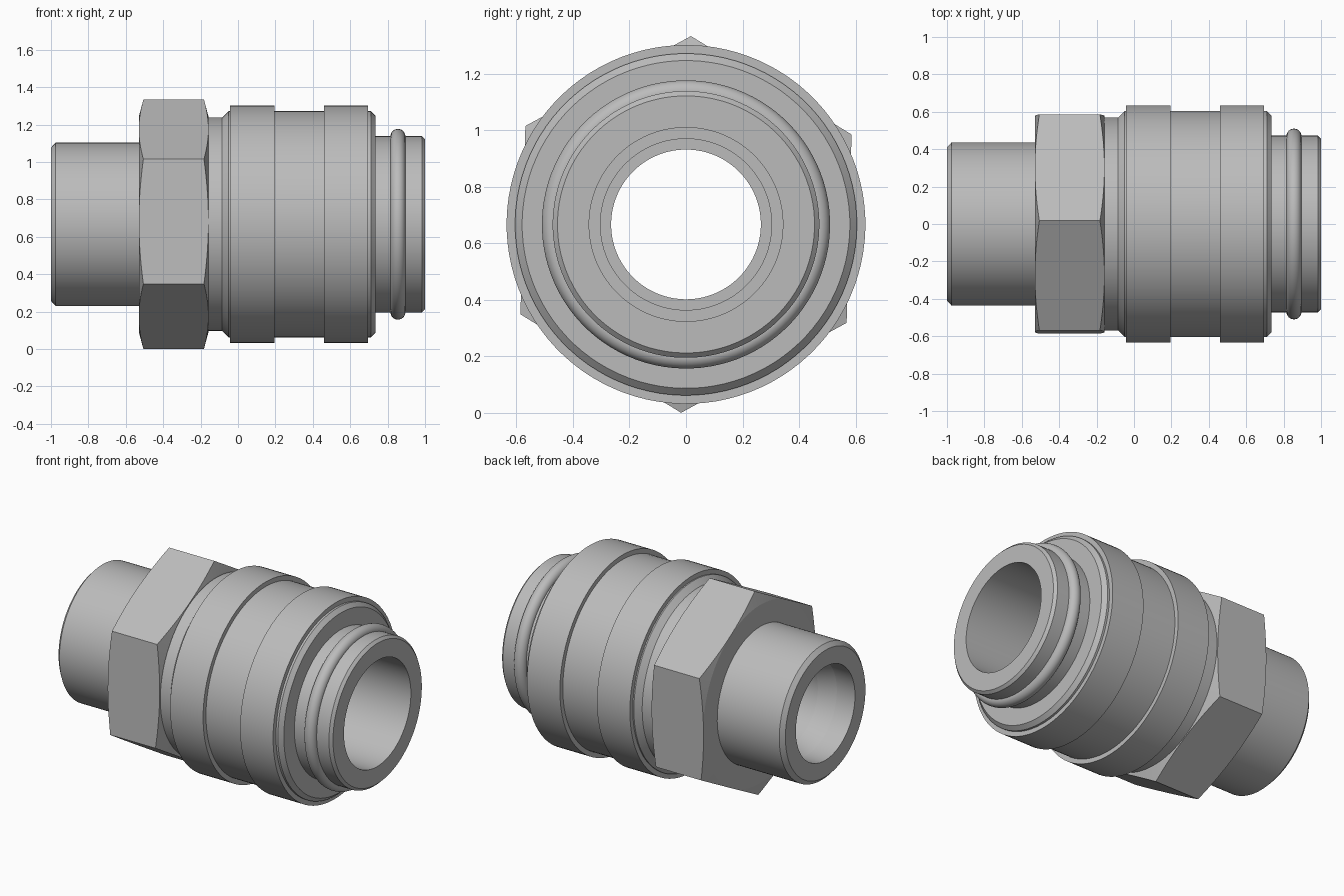
import bpy
import bmesh
import math

SEGMENTS = 96
AXIS_Z = 0.667
PHASE = math.radians(-1.5)      # slight turn of the hexagon about the axis

if "Cube" in bpy.data.objects:
    bpy.data.objects.remove(bpy.data.objects["Cube"])

steel = bpy.data.materials.new("grey steel")
steel.use_nodes = True
GREY = (0.5, 0.5, 0.5, 1)
steel.diffuse_color = GREY
steel.node_tree.nodes["Principled BSDF"].inputs["Base Color"].default_value = GREY


def lathe(name, profile):
    """Revolve a closed section about the x axis; a point may be a function of the angle."""
    bm = bmesh.new()
    rings = []
    for i in range(SEGMENTS):
        a = 2 * math.pi * i / SEGMENTS
        ring = []
        for point in profile:
            x, r = point(a) if callable(point) else point
            ring.append(bm.verts.new((x, r * math.cos(a + PHASE), r * math.sin(a + PHASE))))
        rings.append(ring)
    n = len(profile)
    for i in range(SEGMENTS):
        here, there = rings[i], rings[(i + 1) % SEGMENTS]
        for j in range(n):
            k = (j + 1) % n
            bm.faces.new((here[j], here[k], there[k], there[j]))
    bmesh.ops.recalc_face_normals(bm, faces=bm.faces)
    mesh = bpy.data.meshes.new(name)
    bm.to_mesh(mesh)
    bm.free()
    mesh.materials.append(steel)
    obj = bpy.data.objects.new(name, mesh)
    obj.location.z = AXIS_Z
    bpy.context.collection.objects.link(obj)
    bpy.ops.object.select_all(action='DESELECT')
    obj.select_set(True)
    bpy.context.view_layer.objects.active = obj
    bpy.ops.object.shade_smooth_by_angle(angle=math.radians(12))
    return obj


# Main body: tube, collar, barrel and nose outside, stepped bore inside
outside = [(-1, 0.41), (-0.975, 0.437), (-0.4, 0.437), (-0.4, 0.57), (-0.085, 0.57),
           (-0.05, 0.605), (0.71, 0.605), (0.735, 0.58), (0.735, 0.472),
           (0.983, 0.472), (1, 0.455)]
bore = [(1, 0.343), (0.52, 0.343), (0.52, 0.303), (0, 0.303), (0, 0.265),
        (-0.76, 0.265), (-0.87, 0.303), (-1, 0.303)]
lathe("body", outside + bore)

# Two raised bands around the barrel
for name, x in (("rear_band", -0.042), ("front_band", 0.46)):
    lathe(name, [(x, 0.59), (x, 0.635), (x + 0.236, 0.635), (x + 0.236, 0.59)])

# Hexagon nut with conical chamfers at both ends
FLAT = 0.577
BACK, FRONT = -0.53, -0.158


def hex_radius(a):
    side = math.pi / 3
    return FLAT / math.cos((a + side / 2) % side - side / 2) + 0.0005


def hex_edge(x, direction):
    def point(a):
        r = hex_radius(a)
        return x + direction * (r - FLAT) * math.tan(math.radians(15)), r
    return point


lathe("hex_nut", [(BACK, 0.42), (BACK, FLAT), hex_edge(BACK, 1),
                  hex_edge(FRONT, -1), (FRONT, FLAT), (FRONT, 0.42)])

# Sealing ring on the nose
SIDES = 32
lathe("seal_ring", [(0.855 + 0.04 * math.cos(2 * math.pi * i / SIDES),
                     0.47 + 0.04 * math.sin(2 * math.pi * i / SIDES)) for i in range(SIDES)])
